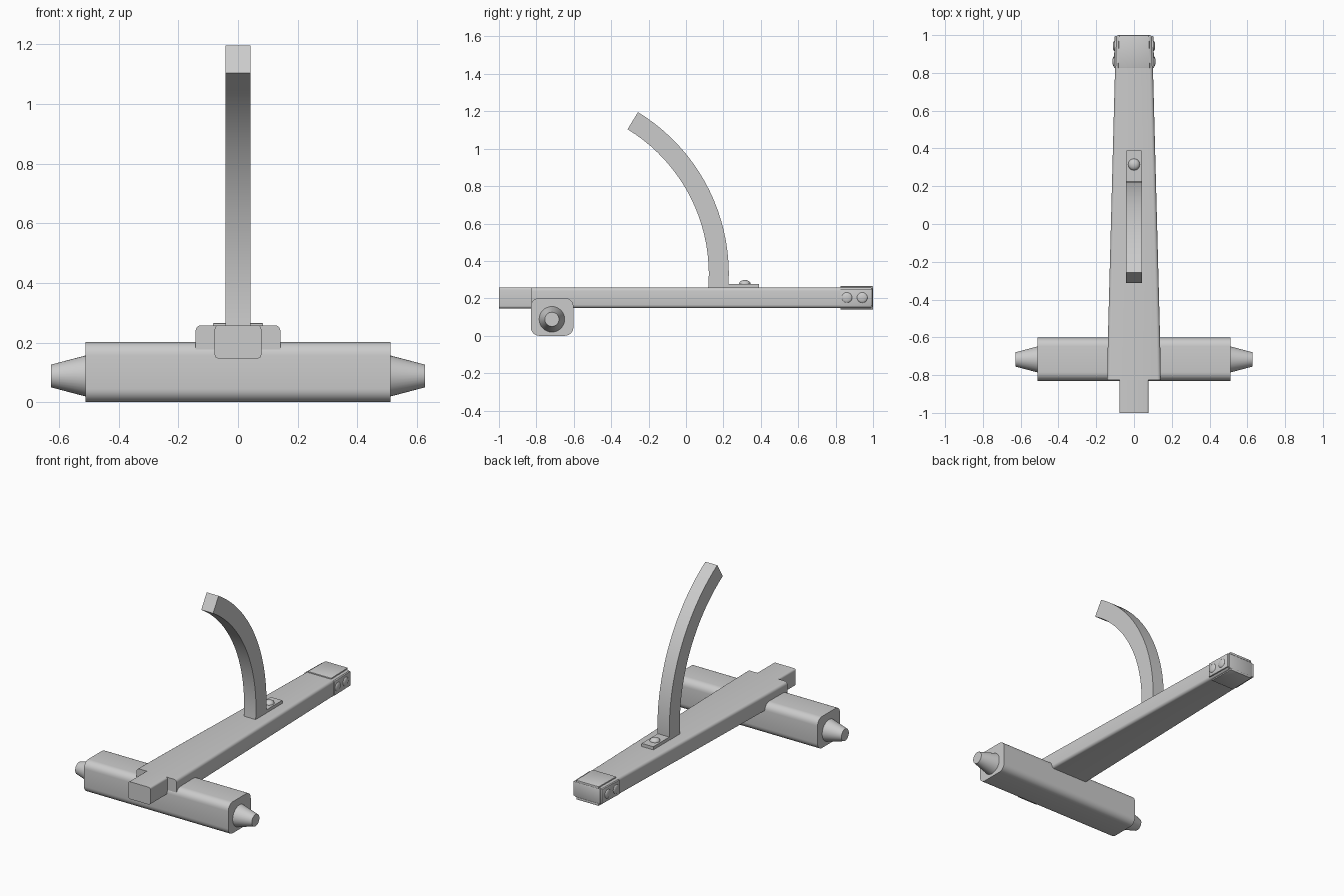
import bpy, bmesh, math
from mathutils import Matrix, Vector

default = bpy.data.objects.get("Cube")
if default:
    bpy.data.objects.remove(default, do_unlink=True)

grey = bpy.data.materials.new("plain_grey")
grey.use_nodes = True
COLOR = (0.6, 0.6, 0.6, 1)
grey.diffuse_color = COLOR
grey.node_tree.nodes["Principled BSDF"].inputs["Base Color"].default_value = COLOR


def finish(name, bm):
    """Turn a bmesh into a smooth-by-angle grey object."""
    bmesh.ops.recalc_face_normals(bm, faces=bm.faces)
    mesh = bpy.data.meshes.new(name)
    bm.to_mesh(mesh)
    bm.free()
    mesh.materials.append(grey)
    obj = bpy.data.objects.new(name, mesh)
    bpy.context.collection.objects.link(obj)
    bpy.ops.object.select_all(action='DESELECT')
    obj.select_set(True)
    bpy.context.view_layer.objects.active = obj
    bpy.ops.object.shade_smooth_by_angle(angle=math.radians(35))
    return obj


def extrude(name, outline, offset, bevel=0, axis=None, segments=4):
    """Extrude an outline; round the edges running along the given axis."""
    bm = bmesh.new()
    face = bm.faces.new([bm.verts.new(p) for p in outline])
    new = bmesh.ops.extrude_face_region(bm, geom=[face])["geom"]
    bmesh.ops.translate(bm, vec=offset, verts=[v for v in new if isinstance(v, bmesh.types.BMVert)])
    if bevel:
        edges = [e for e in bm.edges if axis is None or
                 abs((e.verts[0].co - e.verts[1].co).normalized()[axis]) > 0.9]
        bmesh.ops.bevel(bm, geom=edges, offset=bevel, segments=segments,
                        profile=0.5, affect='EDGES', clamp_overlap=True)
    return finish(name, bm)


def tapered(name, stations, z0, z1, bevel=0, axis=None, segments=4):
    """Symmetric slab from (y, half width) stations."""
    outline = [(w, y, z0) for y, w in stations] + [(-w, y, z0) for y, w in reversed(stations)]
    return extrude(name, outline, (0, 0, z1 - z0), bevel, axis, segments)


def rivet(name, loc, radius, height, axis):
    """Flattened dome pointing along the axis."""
    bm = bmesh.new()
    bmesh.ops.create_uvsphere(bm, u_segments=24, v_segments=12, radius=1)
    turn = Vector((0, 0, 1)).rotation_difference(Vector(axis)).to_matrix().to_4x4()
    bm.transform(Matrix.Translation(loc) @ turn @ Matrix.Diagonal((radius, radius, height, 1)))
    return finish(name, bm)


# Main beam and front tongue
tapered("beam", [(-0.825, 0.142), (-0.6, 0.138), (0.99, 0.096)], 0.148, 0.258, 0.018, 1)
tapered("tongue", [(-1, 0.078), (-0.8, 0.078)], 0.147, 0.258, 0.012, 1)

# Cross block with tapered end plugs
extrude("cross_block", [(-0.512, -0.83, 0), (-0.512, -0.602, 0),
                        (-0.512, -0.602, 0.202), (-0.512, -0.83, 0.202)],
        (1.024, 0, 0), 0.045, 0, 6)
for side, label in ((1, "left"), (-1, "right")):
    bm = bmesh.new()
    bmesh.ops.create_cone(bm, cap_ends=True, segments=32, radius1=0.071, radius2=0.038, depth=0.125)
    bm.transform(Matrix.Translation((side * 0.5645, -0.717, 0.088))
                 @ Matrix.Rotation(side * math.pi / 2, 4, 'Y'))
    finish(label + "_end_plug", bm)

# Curved upright arm
CENTER_Y, CENTER_Z, STEPS = -0.785, 0.33, 20
angles = [math.radians(-6 + 64.6 * i / STEPS) for i in range(STEPS + 1)]


def arc(radius, sweep):
    return [(-0.042, CENTER_Y + radius * math.cos(a), CENTER_Z + radius * math.sin(a)) for a in sweep]


extrude("curved_arm", arc(1.014, angles) + arc(0.907, reversed(angles)), (0.084, 0, 0))

# Foot plate behind the arm
tapered("foot_plate", [(0.15, 0.041), (0.39, 0.041)], 0.25, 0.278)
rivet("foot_rivet", (0, 0.315, 0.277), 0.031, 0.021, (0, 0, 1))

# Rear end strapping
tapered("top_strap", [(0.825, 0.084), (1, 0.08)], 0.25, 0.265, 0.003, None, 2)
tapered("bottom_strap", [(0.825, 0.084), (1, 0.08)], 0.141, 0.156, 0.003, None, 2)
tapered("end_strap", [(0.98, 0.092), (1, 0.092)], 0.152, 0.254, 0.008, None, 2)
for side, label in ((1, "left"), (-1, "right")):
    extrude(label + "_side_strap",
            [(side * x, y, 0.158) for x, y in
             ((0.09, 0.825), (0.107, 0.825), (0.102, 0.996), (0.085, 0.996))],
            (0, 0, 0.092), 0.003, None, 2)
    for number, y in enumerate((0.86, 0.942)):
        rivet(f"{label}_strap_rivet_{number + 1}", (side * (0.105 - number * 0.002), y, 0.204),
              0.028, 0.009, (side, 0, 0))
